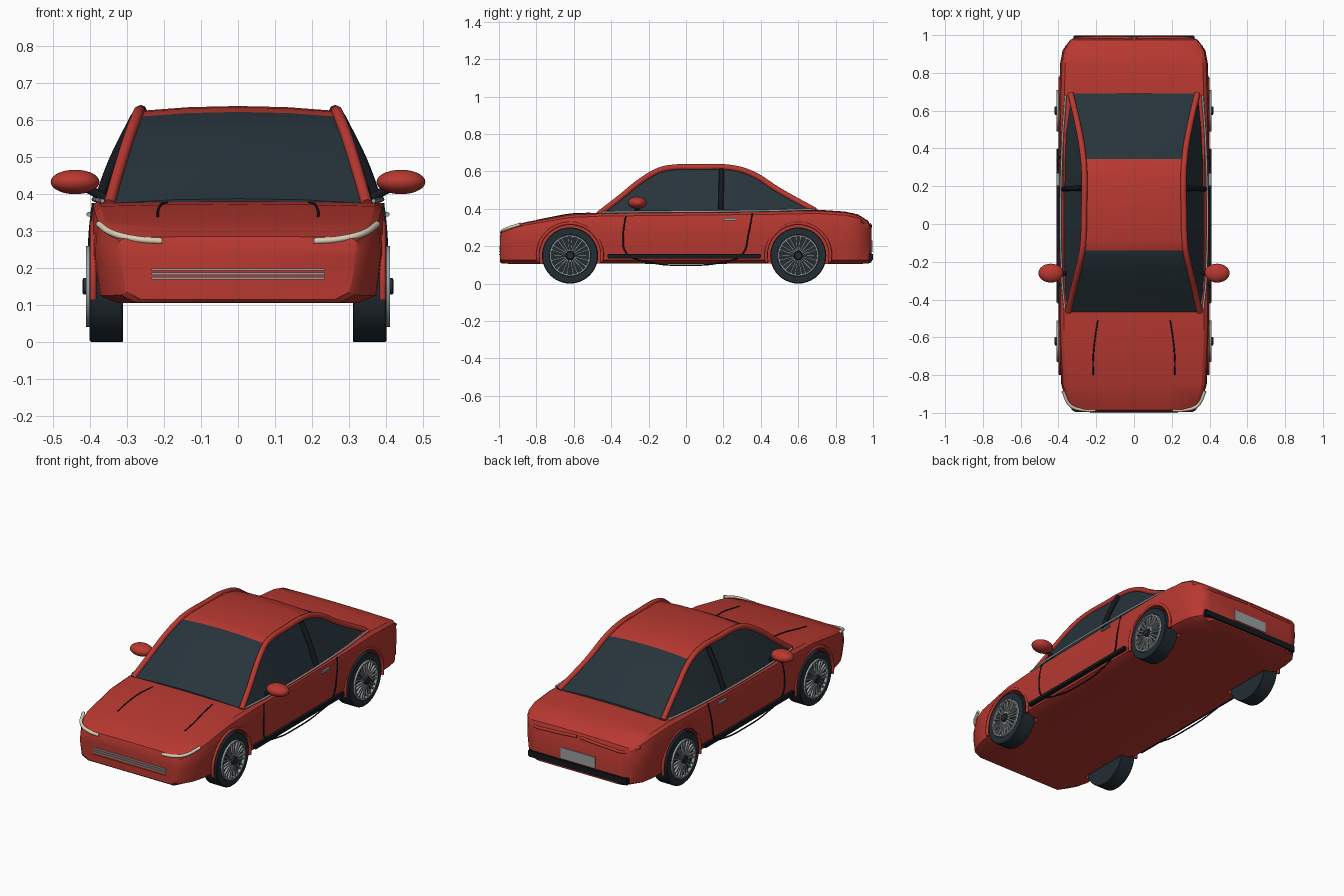
import bpy, bmesh, math
from mathutils import Vector, Matrix

cube = bpy.data.objects.get("Cube")
if cube:
    bpy.data.objects.remove(cube)


def material(name, rgb):
    m = bpy.data.materials.new(name)
    m.use_nodes = True
    m.diffuse_color = (*rgb, 1)
    m.node_tree.nodes["Principled BSDF"].inputs["Base Color"].default_value = (*rgb, 1)
    return m


RED = material("body red", (0.48, 0.04, 0.03))
GLASS = material("dark glass", (0.02, 0.034, 0.044))
TYRE = material("tyre rubber", (0.016, 0.026, 0.034))
BLACK = material("black trim", (0.007, 0.01, 0.013))
SILVER = material("silver trim", (0.32, 0.35, 0.36))
IVORY = material("lamp ivory", (0.70, 0.63, 0.47))


def finish(name, bm, *mats, angle=30):
    bmesh.ops.recalc_face_normals(bm, faces=bm.faces)
    me = bpy.data.meshes.new(name)
    bm.to_mesh(me)
    bm.free()
    for m in mats:
        me.materials.append(m)
    ob = bpy.data.objects.new(name, me)
    bpy.context.collection.objects.link(ob)
    smooth(ob, angle)
    return ob


def smooth(ob, angle=30):
    bpy.ops.object.select_all(action='DESELECT')
    ob.select_set(True)
    bpy.context.view_layer.objects.active = ob
    bpy.ops.object.shade_smooth_by_angle(angle=math.radians(angle))


def skin(bm, rings, closed=False):
    """Join matching rings of points with quads."""
    loops = [[bm.verts.new(p) for p in r] for r in rings]
    n = len(loops[0])
    pairs = list(zip(loops, loops[1:]))
    if closed:
        pairs.append((loops[-1], loops[0]))
    for a, b in pairs:
        for i in range(n):
            j = (i + 1) % n
            bm.faces.new((a[i], a[j], b[j], b[i]))
    if not closed:
        bm.faces.new(loops[0])
        bm.faces.new(loops[-1])


def section(half, y):
    """Full ring from a half outline that starts and ends on the centre line."""
    return [(x, y, z) for x, z in half] + [(-x, y, z) for x, z in half[-2:0:-1]]


def box(name, centre, size, mat, bevel=0.0):
    bm = bmesh.new()
    bmesh.ops.create_cube(bm, size=1, matrix=Matrix.Translation(centre) @ Matrix.Diagonal((*size, 1)))
    if bevel:
        bmesh.ops.bevel(bm, geom=bm.edges[:], offset=bevel, segments=2, affect='EDGES')
    return finish(name, bm, mat)


def tube(name, pts, radius, mat, side=1):
    cu = bpy.data.curves.new(name, 'CURVE')
    cu.dimensions = '3D'
    cu.bevel_depth = radius
    cu.bevel_resolution = 2
    cu.resolution_u = 5
    cu.use_fill_caps = True
    sp = cu.splines.new('BEZIER')
    sp.bezier_points.add(len(pts) - 1)
    for bp, (x, y, z) in zip(sp.bezier_points, pts):
        bp.co = (x * side, y, z)
        bp.handle_left_type = bp.handle_right_type = 'AUTO'
    cu.materials.append(mat)
    ob = bpy.data.objects.new(name, cu)
    bpy.context.collection.objects.link(ob)
    return ob


def lathe(name, profile, y, z, side, mat, steps=40):
    """Closed (x, radius) outline turned about the axle."""
    bm = bmesh.new()
    rings = []
    for k in range(steps):
        a = math.tau * k / steps
        rings.append([(x * side, y + r * math.cos(a), z + r * math.sin(a)) for x, r in profile])
    skin(bm, rings, closed=True)
    bmesh.ops.remove_doubles(bm, verts=bm.verts, dist=1e-5)
    bmesh.ops.dissolve_degenerate(bm, edges=bm.edges, dist=1e-5)
    return finish(name, bm, mat)


# Lower body: y, half width, top height, bottom height
stations = [
    (-.995, .312, .255, .115), (-.985, .328, .285, .107), (-.92, .365, .312, .105),
    (-.85, .385, .33, .105), (-.62, .397, .372, .106), (-.45, .40, .38, .107),
    (0, .40, .385, .105), (.45, .40, .39, .107), (.7, .396, .395, .106),
    (.85, .391, .385, .105), (.92, .378, .37, .105), (.975, .338, .335, .107),
    (.992, .30, .29, .113)]
bm = bmesh.new()
rings = []
for y, w, zt, zb in stations:
    h = zt - zb
    rings.append(section([(0, zb), (.84 * w, zb), (.965 * w, zb + .02), (w, zb + .55 * h),
                          (.995 * w, zt - .2 * h), (.975 * w, zt - .07 * h), (.93 * w, zt - .02 * h),
                          (.5 * w, zt - .005 * h), (0, zt)], y))
skin(bm, rings)
body = finish("body", bm, RED)

# Wheel arches cut into the body
WHEEL_Y, WHEEL_Z = (-.62, .60), .15
for wy in WHEEL_Y:
    for s in (1, -1):
        cutter = lathe("arch_cutter", [(.30, 0), (.30, .166), (.5, .166), (.5, 0)], wy, WHEEL_Z, s, RED)
        cutter.hide_render = True
        mod = body.modifiers.new("arch", 'BOOLEAN')
        mod.operation, mod.solver, mod.object = 'DIFFERENCE', 'EXACT', cutter
        bpy.context.view_layer.objects.active = body
        bpy.ops.object.modifier_apply(modifier=mod.name)
        bpy.data.objects.remove(cutter)
smooth(body)

# Cabin: y, base half width, roof half width, roof edge height
cabin = [(-.465, .35, .348, .374), (-.36, .372, .325, .455), (-.23, .375, .293, .558),
         (-.14, .376, .274, .608), (-.08, .376, .268, .621), (.08, .376, .264, .624),
         (.23, .376, .262, .622), (.345, .375, .268, .592), (.5, .37, .292, .497),
         (.69, .345, .335, .392)]
bm = bmesh.new()
skin(bm, [section([(0, .36), (wb, .36), (wt, zt), (.5 * wt, zt + .010), (0, zt + .013)], y)
          for y, wb, wt, zt in cabin])
bm.normal_update()
for f in bm.faces:
    c = f.calc_center_median()
    if -.14 < c.y < .345 and c.z > .58 and abs(c.x) < .24:
        f.material_index = 1
finish("cabin", bm, GLASS, RED, angle=25)

for s, label in ((1, "left"), (-1, "right")):
    # Roof rails and pillars
    tube(f"{label}_roof_rail", [(wt, y, zt - .002) for y, wb, wt, zt in cabin], .016, RED, s)
    tube(f"{label}_door_pillar", [(.376, .185, .38), (.335, .188, .49), (.275, .19, .61)], .014, BLACK, s)
    tube(f"{label}_belt_trim", [(.366, -.45, .381), (.381, -.3, .383), (.381, .4, .389), (.362, .68, .397)],
         .006, SILVER, s)
    # Door seam, handle and sill
    tube(f"{label}_door_seam", [(.393, -.322, .362), (.401, -.335, .26), (.396, -.32, .165), (.387, -.2, .115),
                                (.382, 0, .098), (.387, .2, .115), (.397, .30, .155), (.401, .335, .27),
                                (.391, .355, .375)], .004, BLACK, s)
    box(f"{label}_door_handle", (.401 * s, .235, .345), (.016, .07, .013), SILVER, .003)
    box(f"{label}_sill", (.398 * s, -.01, .147), (.024, .82, .024), BLACK, .004)
    # Mirror
    bm = bmesh.new()
    bmesh.ops.create_uvsphere(bm, u_segments=24, v_segments=14, radius=1,
                              matrix=Matrix.Translation((.44 * s, -.26, .432)) @ Matrix.Diagonal((.066, .05, .033, 1)))
    finish(f"{label}_mirror", bm, RED, angle=60)
    tube(f"{label}_mirror_stalk", [(.355, -.26, .385), (.415, -.26, .42)], .012, BLACK, s)
    # Lamps and bonnet crease
    tube(f"{label}_headlamp", [(.205, -.986, .272), (.27, -.984, .277), (.335, -.962, .292), (.376, -.885, .318)],
         .009, IVORY, s)
    tube(f"{label}_tail_crease", [(.012, .984, .315), (.2, .986, .305), (.30, .978, .305), (.36, .935, .335)],
         .008, RED, s)
    tube(f"{label}_bonnet_crease", [(.192, -.51, .376), (.208, -.62, .371), (.216, -.71, .355), (.216, -.80, .337)],
         .0035, BLACK, s)

    for wy, end in zip(WHEEL_Y, ("front", "rear")):
        name = f"{end}_{label}"
        # Arch lip
        arc = [math.radians(-12 + 17 * k) for k in range(13)]
        tube(f"{name}_arch_lip", [(.391, wy + .172 * math.cos(a), WHEEL_Z + .172 * math.sin(a)) for a in arc],
             .009, RED, s)
        # Wheel
        lathe(f"{name}_tyre", [(.31, 0), (.31, .147), (.313, .15), (.397, .15), (.401, .146), (.401, .112),
                               (.393, .108), (.393, 0)], wy, WHEEL_Z, s, TYRE)
        lathe(f"{name}_rim", [(.39, .101), (.41, .101), (.41, .109), (.39, .112)], wy, WHEEL_Z, s, SILVER)
        lathe(f"{name}_hub", [(.39, 0), (.39, .024), (.417, .022), (.42, .018), (.42, 0)], wy, WHEEL_Z, s, TYRE, 20)
        bm = bmesh.new()
        for k in range(11):
            spin = Matrix.Rotation(math.tau * k / 11, 4, 'X')
            for lean in (-1, 1):
                blade = (Matrix.Translation((.401 * s, wy, WHEEL_Z)) @ spin
                         @ Matrix.Translation((0, lean * .008, .064))
                         @ Matrix.Rotation(-lean * .1, 4, 'X') @ Matrix.Diagonal((.012, .007, .08, 1)))
                bmesh.ops.create_cube(bm, size=1, matrix=blade)
        finish(f"{name}_spokes", bm, SILVER)

# Grille bars, rear bumper strip and blank plate
for k, z in enumerate((.196, .184, .172)):
    box(f"grille_bar_{k + 1}", (0, -.994, z), (.468, .012, .006), SILVER)
box("lower_grille_bar", (0, -.994, .156), (.468, .010, .005), RED)
box("rear_bumper_strip", (0, .985, .142), (.64, .028, .04), BLACK, .004)
box("rear_plate", (0, .992, .2), (.22, .009, .062), SILVER)
